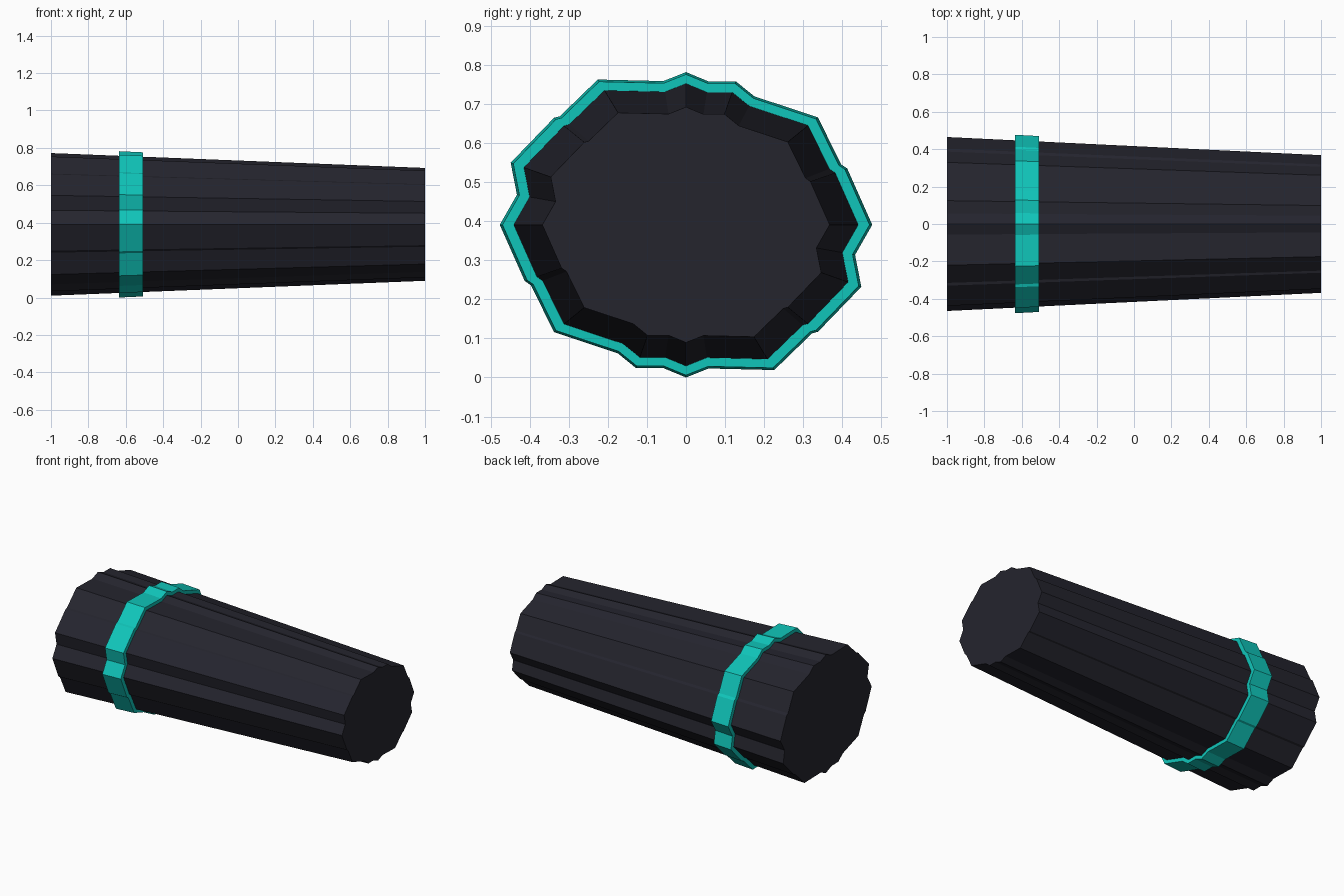
import bpy, bmesh

if "Cube" in bpy.data.objects:
    bpy.data.objects.remove(bpy.data.objects["Cube"])

# Half of the faceted cross-section (y, z about the axis); the rest is its half turn
HALF = [(.477, 0), (.413, .144), (.397, .155), (.338, .275), (.175, .329),
        (.128, .367), (.058, .367), (0, .391), (-.058, .368), (-.226, .372),
        (-.323, .278), (-.338, .274), (-.449, .159), (-.433, .077)]
PROFILE = HALF + [(-y, -z) for y, z in HALF]
CENTRE_Z = 0.391


def material(name, colour):
    mat = bpy.data.materials.new(name)
    mat.diffuse_color = (*colour, 1)
    mat.use_nodes = True
    mat.node_tree.nodes["Principled BSDF"].inputs["Base Color"].default_value = mat.diffuse_color
    return mat


def loft(name, sections, mat, closed=False):
    """Skin the profile through (x, half width) sections; cap the ends or close into a ring."""
    bm = bmesh.new()
    rings = []
    for x, half_width in sections:
        s = half_width / 0.477
        rings.append([bm.verts.new((x, y * s, CENTRE_Z + z * s)) for y, z in PROFILE])
    n = len(PROFILE)
    pairs = list(zip(rings, rings[1:]))
    if closed:
        pairs.append((rings[-1], rings[0]))
    else:
        bm.faces.new(rings[0])
        bm.faces.new(rings[-1])
    for a, b in pairs:
        for i in range(n):
            j = (i + 1) % n
            bm.faces.new((a[i], a[j], b[j], b[i]))
    bmesh.ops.recalc_face_normals(bm, faces=bm.faces[:])
    mesh = bpy.data.meshes.new(name)
    bm.to_mesh(mesh)
    bm.free()
    mesh.materials.append(mat)
    obj = bpy.data.objects.new(name, mesh)
    bpy.context.collection.objects.link(obj)
    return obj


charcoal = material("charcoal", (0.018, 0.018, 0.027))
teal = material("teal", (0.005, 0.56, 0.49))

# Tapered fluted body
loft("tapered_body", [(-1, .465), (1, .368)], charcoal)

# Raised band around the wide end
loft("raised_band", [(-.635, .477), (-.508, .470), (-.508, .437), (-.635, .444)],
     teal, closed=True)
